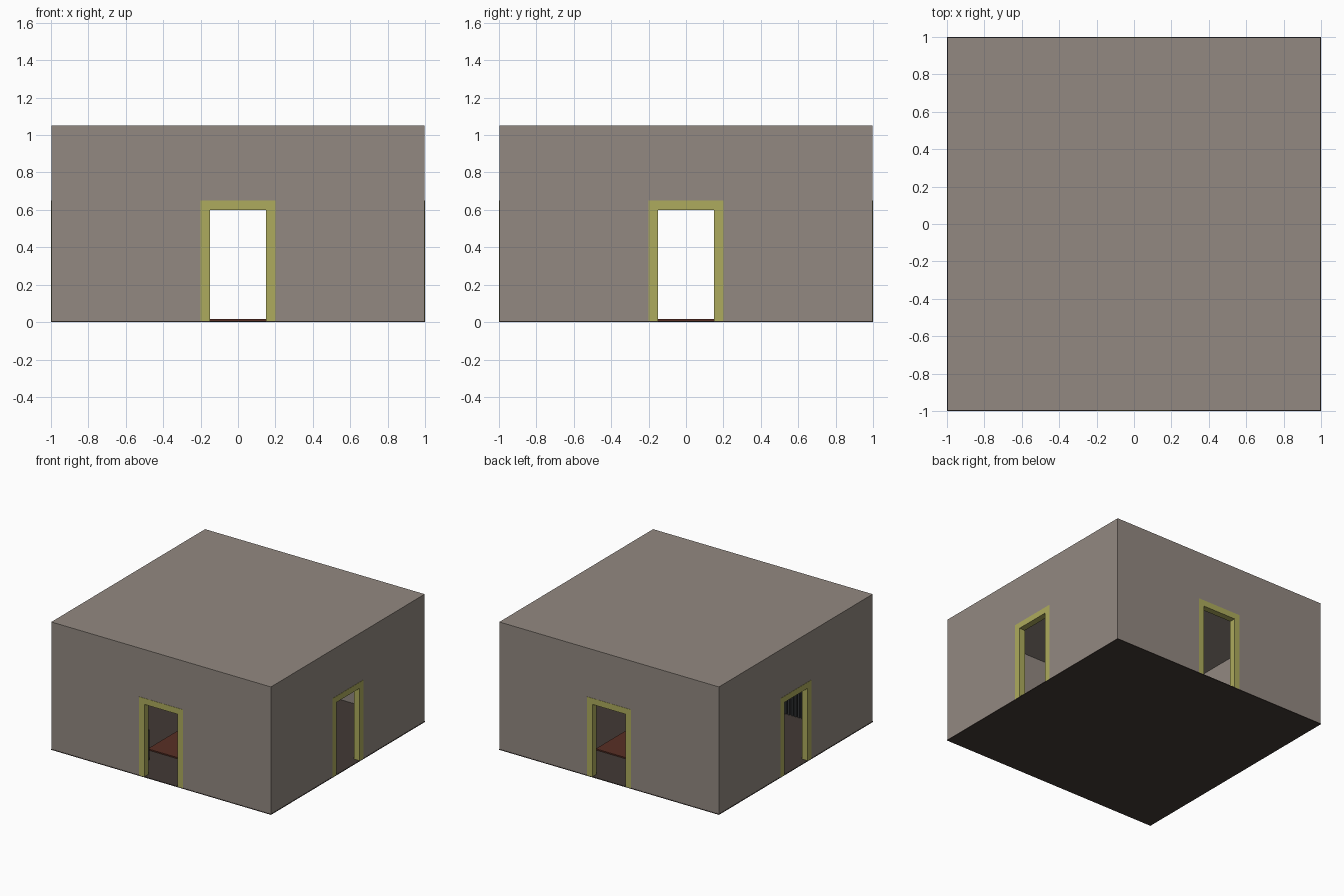
import bpy, bmesh
from math import pi
from mathutils import Matrix

if "Cube" in bpy.data.objects:
    bpy.data.objects.remove(bpy.data.objects["Cube"])


def material(name, rgb):
    m = bpy.data.materials.new(name)
    m.diffuse_color = (*rgb, 1)
    m.use_nodes = True
    m.node_tree.nodes["Principled BSDF"].inputs["Base Color"].default_value = m.diffuse_color
    return m


STONE = material("stone", (0.29, 0.25, 0.22))
TRIM = material("yellow_trim", (0.42, 0.41, 0.11))
FLOOR = material("dark_floor", (0.055, 0.042, 0.036))
RUG = material("red_rug", (0.10, 0.028, 0.018))
IRON = material("iron", (0.035, 0.037, 0.04))


def make_object(name, bm, mat=None):
    bmesh.ops.recalc_face_normals(bm, faces=bm.faces)
    me = bpy.data.meshes.new(name)
    bm.to_mesh(me)
    bm.free()
    ob = bpy.data.objects.new(name, me)
    bpy.context.collection.objects.link(ob)
    if mat:
        me.materials.append(mat)
    return ob


def add_box(bm, lo, hi):
    size = [b - a for a, b in zip(lo, hi)]
    mid = [(a + b) / 2 for a, b in zip(lo, hi)]
    bmesh.ops.create_cube(bm, size=1, matrix=Matrix.Translation(mid) @ Matrix.Diagonal((*size, 1)))


def box(name, lo, hi, mat=None):
    bm = bmesh.new()
    add_box(bm, lo, hi)
    return make_object(name, bm, mat)


def cut(target, lo, hi):
    cutter = box("cutter", lo, hi)
    cutter.hide_render = True
    mod = target.modifiers.new("cut", "BOOLEAN")
    mod.operation, mod.solver, mod.object = "DIFFERENCE", "EXACT", cutter
    bpy.context.view_layer.objects.active = target
    bpy.ops.object.modifier_apply(modifier=mod.name)
    bpy.data.objects.remove(cutter)


# Walls and flat roof as one hollow shell with four doorways
S, T = 0.998, 0.05
shell = box("walls_and_roof", (-S, -S, 0.006), (S, S, 1.05), STONE)
cut(shell, (-1 + T, -1 + T, -0.2), (1 - T, 1 - T, 1.0))
cut(shell, (-0.17, -1.2, -0.2), (0.17, 1.2, 0.62))
cut(shell, (-1.2, -0.17, -0.2), (1.2, 0.17, 0.62))

# Floor slab and central rug
box("floor", (-1, -1, 0), (1, 1, 0.006), FLOOR)
box("rug", (-0.4, -0.6, 0.001), (0.4, 0.6, 0.016), RUG)

# Door frames: one arch profile, repeated around the four sides
PROFILE = [(-0.2, 0.004), (-0.2, 0.65), (0.2, 0.65), (0.2, 0.004),
           (0.15, 0.004), (0.15, 0.6), (-0.15, 0.6), (-0.15, 0.004)]
for i, side in enumerate(("front", "right", "back", "left")):
    bm = bmesh.new()
    face = bm.faces.new([bm.verts.new((x, -1, z)) for x, z in PROFILE])
    ext = bmesh.ops.extrude_face_region(bm, geom=[face])
    verts = [g for g in ext["geom"] if isinstance(g, bmesh.types.BMVert)]
    bmesh.ops.translate(bm, verts=verts, vec=(0, T + 0.002, 0))
    bm.transform(Matrix.Rotation(i * pi / 2, 4, "Z"))
    make_object(side + "_door_frame", bm, TRIM)

# Slatted iron grille standing in the front left corner
bm = bmesh.new()
for k in range(14):
    x = -0.7 + k * 0.03
    add_box(bm, (x, -0.90, 0.006), (x + 0.018, -0.73, 0.25))
add_box(bm, (-0.7, -0.88, 0.03), (-0.292, -0.75, 0.23))
make_object("slatted_heater", bm, IRON)
